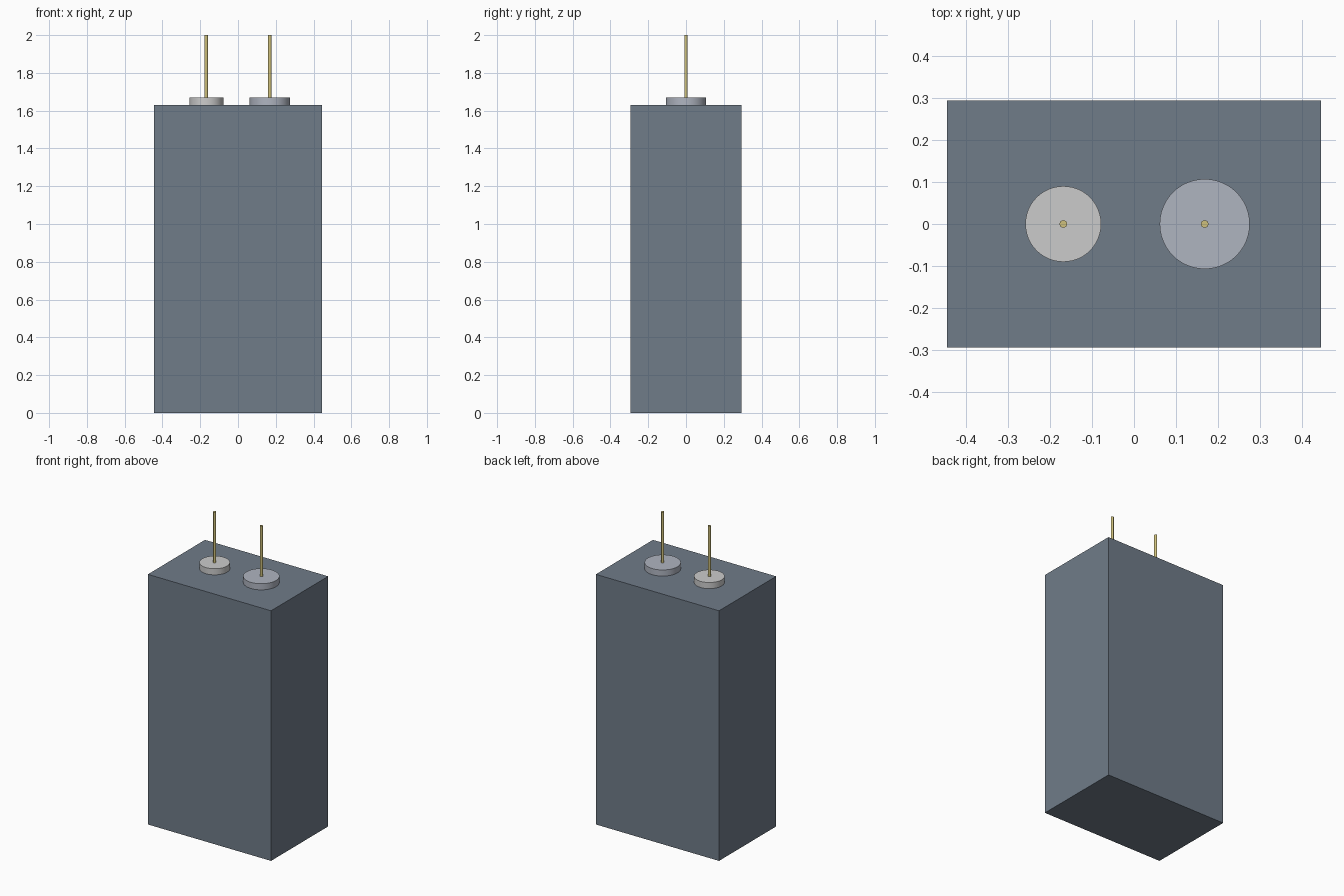
import bpy
import math

if "Cube" in bpy.data.objects:
    bpy.data.objects.remove(bpy.data.objects["Cube"])

BODY_TOP, CAP_TOP, WIRE_TOP = 1.63, 1.67, 2.0


def material(name, color):
    mat = bpy.data.materials.new(name)
    mat.diffuse_color = (*color, 1)
    mat.use_nodes = True
    mat.node_tree.nodes["Principled BSDF"].inputs["Base Color"].default_value = mat.diffuse_color
    return mat


def cylinder(name, x, radius, z0, z1, sides, mat):
    bpy.ops.mesh.primitive_cylinder_add(vertices=sides, radius=radius, depth=z1 - z0,
                                        location=(x, 0, (z0 + z1) / 2))
    obj = bpy.context.object
    obj.name = name
    obj.data.materials.append(mat)
    bpy.ops.object.shade_smooth_by_angle(angle=math.radians(30))


slate = material("slate_casing", (0.16, 0.20, 0.25))
silver = material("silver_metal", (0.60, 0.60, 0.62))
steel = material("steel_metal", (0.43, 0.46, 0.53))
brass = material("brass_wire", (0.62, 0.53, 0.20))

# Battery casing
bpy.ops.mesh.primitive_cube_add(size=1, location=(0, 0, BODY_TOP / 2))
body = bpy.context.object
body.name = "battery_casing"
body.scale = (0.888, 0.588, BODY_TOP)
bpy.ops.object.transform_apply(location=False, rotation=False, scale=True)
body.data.materials.append(slate)

# Small and large terminals, each with an upright wire
for side, x, radius, metal in (("small", -0.168, 0.09, silver),
                               ("large", 0.168, 0.107, steel)):
    cylinder(side + "_terminal", x, radius, BODY_TOP, CAP_TOP, 48, metal)
    cylinder(side + "_terminal_wire", x, 0.009, CAP_TOP, WIRE_TOP, 16, brass)
